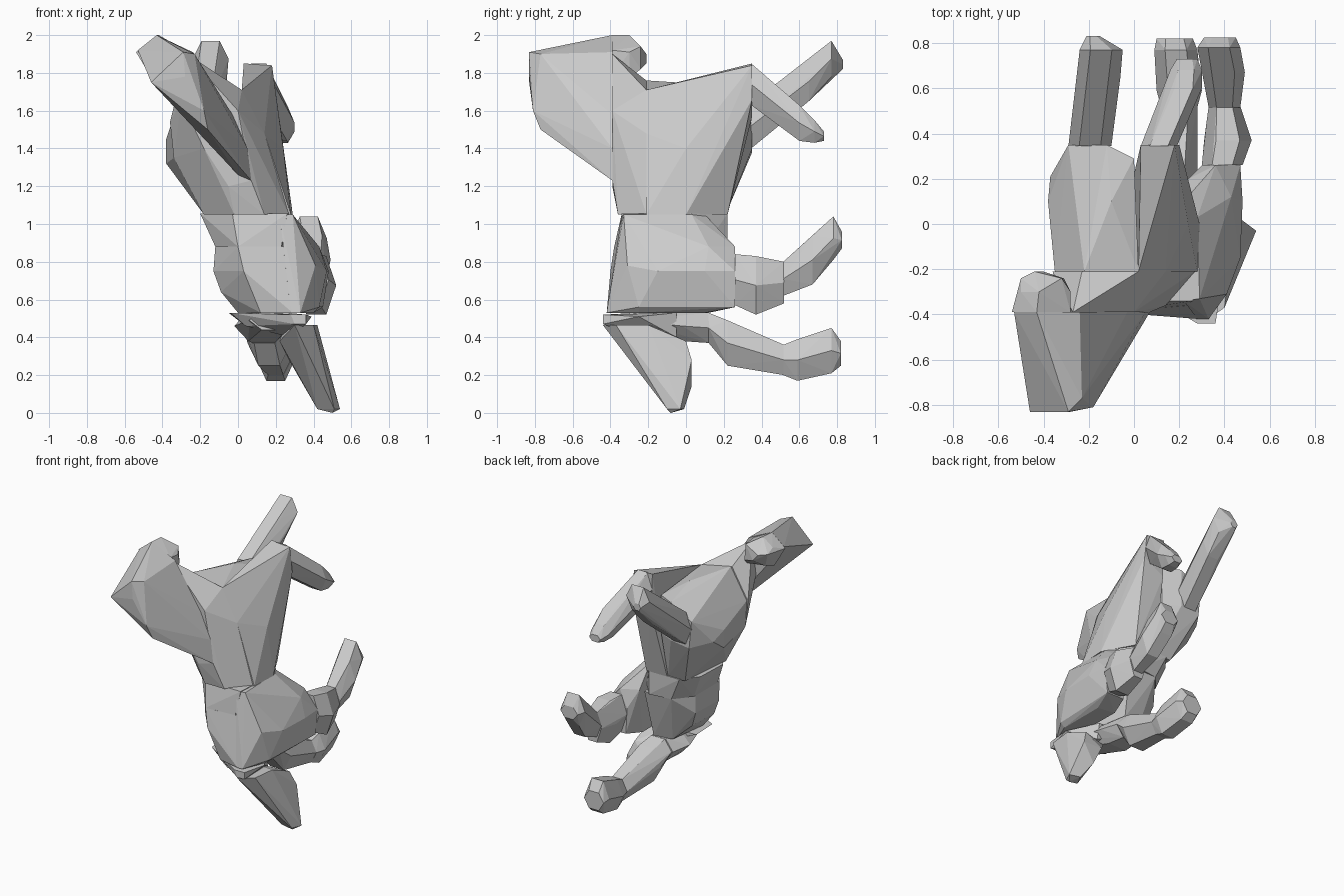
import bpy, bmesh


def hull(name, pts):
    """Flat-faced convex chunk around a few points."""
    bm = bmesh.new()
    for p in pts:
        bm.verts.new(p)
    r = bmesh.ops.convex_hull(bm, input=bm.verts[:])
    junk = {v for v in r["geom_interior"] + r["geom_unused"]
            if isinstance(v, bmesh.types.BMVert)}
    bmesh.ops.delete(bm, geom=[v for v in junk if v.is_valid and not v.link_faces], context='VERTS')
    bmesh.ops.recalc_face_normals(bm, faces=bm.faces[:])
    me = bpy.data.meshes.new(name)
    bm.to_mesh(me)
    bm.free()
    ob = bpy.data.objects.new(name, me)
    bpy.context.collection.objects.link(ob)
    return ob


def slab(name, *sections):
    """Chunk from xz profiles placed at y stations."""
    return hull(name, [(x, y, z) for y, prof in sections for x, z in prof])


def hexa(a0, a1, b0, b1):
    """Six-sided section filling a rectangle."""
    w, m = a1 - a0, (b0 + b1) / 2
    return [(a0, m), (a0 + .25 * w, b1), (a1 - .25 * w, b1),
            (a1, m), (a1 - .25 * w, b0), (a0 + .25 * w, b0)]


def limb(name, *secs):
    """Limb segment along y: sections are (y, x0, x1, z0, z1)."""
    return slab(name, *[(s[0], hexa(*s[1:])) for s in secs])


def stack(name, *secs):
    """Body chunk along z: sections are (z, xy profile)."""
    return hull(name, [(x, y, z) for z, prof in secs for x, y in prof])


# head and ear
slab("head",
     (-.39, [(-.53, 1.92), (-.43, 2.0), (-.24, 1.91), (-.03, 1.58),
             (.05, 1.4), (.07, 1.23), (0, 1.26)]),
     (-.77, [(-.23, 1.9), (-.16, 1.5)]),
     (-.81, [(-.18, 1.6)]),
     (-.83, [(-.46, 1.75), (-.29, 1.91), (-.28, 1.78)]))
slab("ear",
     (-.39, [(-.54, 1.91), (-.43, 2.0), (-.28, 1.92), (-.28, 1.78), (-.45, 1.76)]),
     (-.30, [(-.50, 1.94), (-.42, 2.0), (-.28, 1.91), (-.29, 1.77), (-.44, 1.79)]),
     (-.24, [(-.5, 1.91), (-.32, 1.94), (-.31, 1.82)]),
     (-.21, [(-.44, 1.9), (-.4, 1.85)]))

# neck
slab("neck",
     (-.39, [(-.27, 1.9), (-.3, 1.65), (-.18, 1.4), (-.05, 1.2), (.07, 1.23), (0, 1.6)]),
     (-.36, [(-.02, 1.05), (.14, 1.05)]),
     (-.21, [(-.23, 1.76), (-.36, 1.54), (-.34, 1.35), (-.18, 1.05),
             (.27, 1.05), (.14, 1.48), (.02, 1.71)]))

# chest halves, each ending in a shoulder
slab("chest_left",
     (-.21, [(-.22, 1.76), (-.35, 1.54), (-.34, 1.35), (-.18, 1.05), (0, 1.05), (.02, 1.71)]),
     (.1, [(-.38, 1.45), (-.38, 1.32), (-.1, 1.74)]),
     (.21, [(-.14, 1.05), (0, 1.05), (-.37, 1.4)]),
     (.29, [(0, 1.68), (0, 1.4)]),
     (.35, [(-.29, 1.58), (-.27, 1.38), (-.12, 1.4), (-.12, 1.68)]))
slab("chest_right",
     (-.21, [(0, 1.05), (.02, 1.71), (.14, 1.48), (.28, 1.05)]),
     (0, [(.29, 1.05), (.24, 1.4)]),
     (.22, [(0, 1.05), (.17, 1.05)]),
     (.35, [(.03, 1.85), (.18, 1.84), (.2, 1.66), (.04, 1.57)]))

# front legs
limb("front_leg_left", (.345, -.29, -.1, 1.4, 1.64), (.65, -.23, -.06, 1.65, 1.86),
     (.77, -.24, -.05, 1.78, 1.97), (.83, -.21, -.15, 1.82, 1.87))
limb("front_leg_right", (.345, .03, .19, 1.63, 1.85), (.6, .14, .3, 1.44, 1.63),
     (.68, .16, .3, 1.43, 1.55), (.73, .19, .28, 1.44, 1.49))

# waist and belly
stack("waist",
      (1.055, [(-.2, -.15), (-.03, -.34), (.26, -.34), (.28, .03), (.15, .22), (-.1, .22), (-.19, .1)]),
      (.88, [(-.12, -.2), (0, -.38), (.23, -.36), (.25, .1), (.15, .22), (-.02, .2), (-.12, .08)]))
stack("belly",
      (.88, [(-.12, -.22), (0, -.38), (.24, -.36), (.2, .2), (-.02, .2), (-.12, .06)]),
      (.75, [(-.13, -.2), (.03, -.4), (-.12, .06)]),
      (.64, [(-.09, -.2), (-.08, .04)]),
      (.53, [(0, -.2), (.12, -.38), (.29, -.42), (.18, .12), (.04, .1)]))

# right haunch
stack("haunch",
      (1.05, [(.22, -.34), (.29, -.33), (.28, .03), (.22, .1)]),
      (.88, [(.43, .12), (.36, .26), (.24, .2)]),
      (.78, [(.41, -.31)]),
      (.75, [(.47, -.15), (.48, .1), (.47, .26), (.3, .26)]),
      (.56, [(.43, -.25), (.45, .26), (.31, .26)]),
      (.53, [(.28, -.42), (.33, -.42), (.4, -.25), (.4, .1), (.27, .12)]))

# right hind leg
limb("hind_calf_right", (.26, .3, .48, .57, .84), (.37, .31, .52, .52, .83),
     (.52, .33, .47, .58, .8))
limb("hind_foot_right", (.515, .33, .47, .62, .8), (.67, .31, .49, .68, .94),
     (.78, .28, .47, .81, 1.04), (.825, .31, .45, .87, .96))

# left hind leg
slab("pelvis",
     (-.44, [(.28, .52), (.36, .52), (.36, .47), (.3, .47)]),
     (-.25, [(-.04, .53), (.04, .46), (.28, .4), (.39, .51), (.33, .45)]),
     (-.05, [(-.05, .53), (.26, .53), (.28, .4)]))
limb("hind_thigh_left", (-.3, .06, .32, .44, .54), (-.02, -.02, .28, .38, .54),
     (.125, .02, .25, .37, .53))
limb("hind_calf_left", (.12, .03, .25, .37, .53), (.22, .05, .28, .25, .49),
     (.52, .12, .28, .2, .36))
limb("hind_foot_left", (.515, .12, .28, .2, .36), (.59, .1, .3, .17, .39),
     (.77, .09, .28, .21, .45), (.82, .1, .26, .25, .38))

# tail
stack("tail",
      (.465, [(.3, -.44), (.4, -.37), (.42, -.2), (.25, -.18)]),
      (.38, [(.22, -.26), (.42, 0), (.22, -.06)]),
      (.28, [(.46, .03), (.31, .03), (.27, -.12)]),
      (.14, [(.5, 0), (.38, .03)]),
      (.02, [(.42, -.09), (.51, -.1), (.54, -.03), (.46, -.01)]),
      (0, [(.5, -.08)]))
